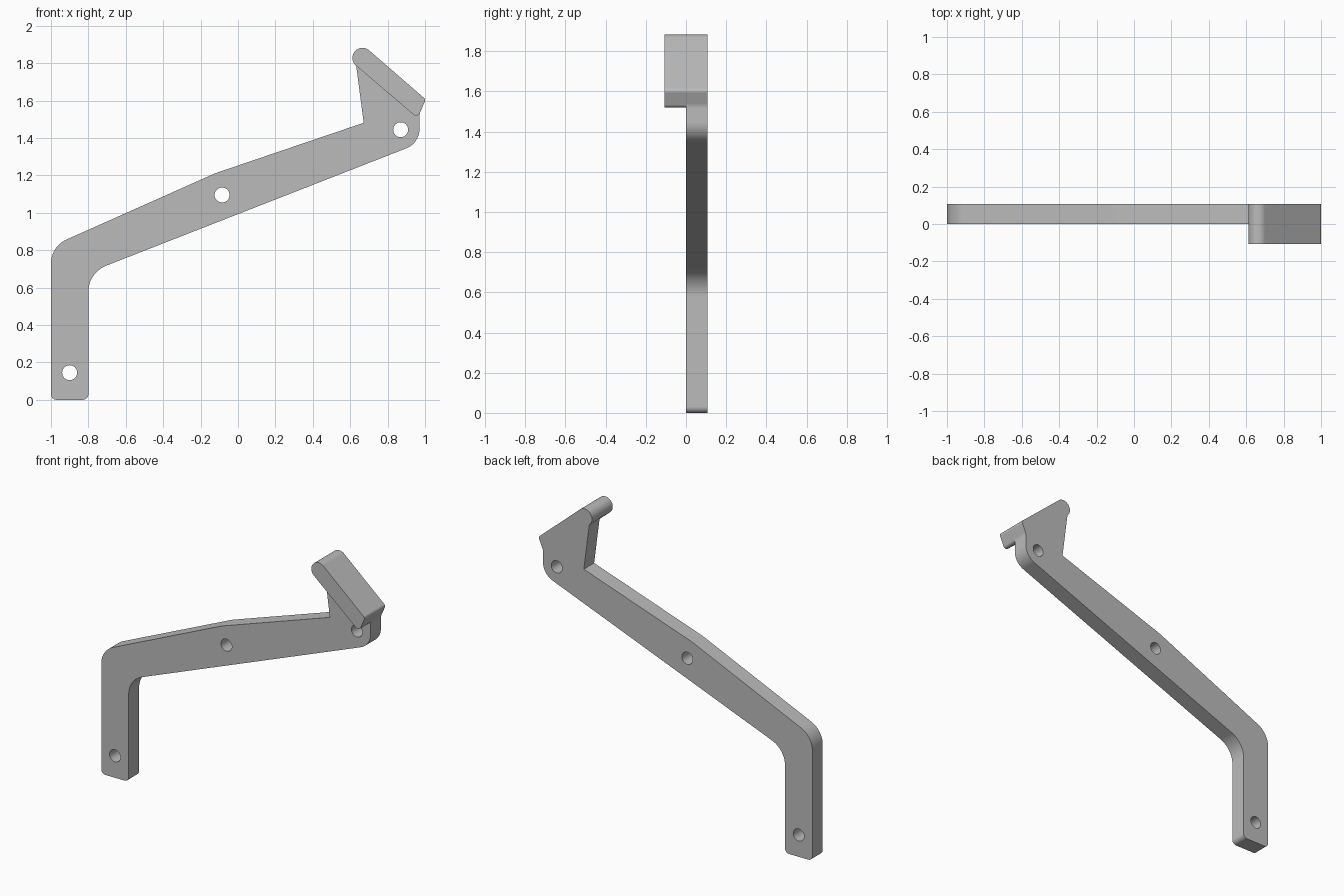
import bpy
import bmesh
from math import cos, sin, tan, tau
from mathutils import Vector

if "Cube" in bpy.data.objects:
    bpy.data.objects.remove(bpy.data.objects["Cube"])

THICK = 0.108

grey = bpy.data.materials.new("plain grey")
grey.use_nodes = True
grey.diffuse_color = (0.5, 0.5, 0.5, 1)
grey.node_tree.nodes["Principled BSDF"].inputs["Base Color"].default_value = (0.5, 0.5, 0.5, 1)


def rounded(corners, steps=10):
    """Turn (x, z, radius) corners into an outline with tangent fillets."""
    out = []
    for i, (x, z, r) in enumerate(corners):
        p = Vector((x, z))
        if r == 0:
            out.append(p)
            continue
        a = (Vector(corners[i - 1][:2]) - p).normalized()
        b = (Vector(corners[(i + 1) % len(corners)][:2]) - p).normalized()
        half = a.angle(b) / 2
        centre = p + (a + b).normalized() * (r / sin(half))
        start = p + a * (r / tan(half)) - centre
        end = p + b * (r / tan(half)) - centre
        sweep = start.angle(end)
        for k in range(steps + 1):
            t = k / steps
            out.append(centre + (start * sin((1 - t) * sweep) + end * sin(t * sweep)) / sin(sweep))
    return out


def circle(x, z, r, n=32):
    return [Vector((x + r * cos(tau * k / n), z + r * sin(tau * k / n))) for k in range(n)]


def slab(name, loops, y0, y1):
    """Fill the outline, leaving the inner loops as holes, and extrude along y."""
    bm = bmesh.new()
    for loop in loops:
        vs = [bm.verts.new((p.x, y0, p.y)) for p in loop]
        for i, v in enumerate(vs):
            bm.edges.new((vs[i - 1], v))
    bmesh.ops.triangle_fill(bm, edges=bm.edges[:], use_beauty=True, use_dissolve=False)
    ext = bmesh.ops.extrude_face_region(bm, geom=bm.faces[:], use_keep_orig=True)
    moved = [g for g in ext["geom"] if isinstance(g, bmesh.types.BMVert)]
    bmesh.ops.translate(bm, verts=moved, vec=(0, y1 - y0, 0))
    bmesh.ops.recalc_face_normals(bm, faces=bm.faces[:])
    mesh = bpy.data.meshes.new(name)
    bm.to_mesh(mesh)
    bm.free()
    mesh.materials.append(grey)
    obj = bpy.data.objects.new(name, mesh)
    bpy.context.collection.objects.link(obj)
    bpy.ops.object.select_all(action="DESELECT")
    obj.select_set(True)
    bpy.context.view_layer.objects.active = obj
    bpy.ops.object.shade_smooth_by_angle(angle=0.6)
    weighted = obj.modifiers.new("even shading", "WEIGHTED_NORMAL")
    weighted.keep_sharp = True
    return obj


# Slanted catch bar: rounded upper end, blunt lower end
bar_top = [(1.004, 1.606, 0.02), (0.66, 1.904, 0.0525), (0.59, 1.822, 0.0525)]
bar_foot = [(0.96, 1.506, 0.022)]

# Bent arm: leg, elbow, long sloping beam, neck and the back half of the bar
arm = [
    (-1, 0, 0.03), (-0.8, 0, 0.03), (-0.8, 0.68, 0.15),
    (0.97, 1.372, 0.11), (0.97, 1.528, 0.06),
    *bar_top,
    (0.632, 1.786, 0), (0.672, 1.481, 0),
    (-0.12, 1.212, 0.4), (-1, 0.82, 0.14),
]
holes = [circle(x, z, 0.04) for x, z in ((-0.9, 0.145), (-0.085, 1.095), (0.87, 1.444))]

slab("bent_arm", [rounded(arm)] + holes, 0, THICK)
slab("catch_bar", [rounded(bar_foot + bar_top)], -THICK, 0)
